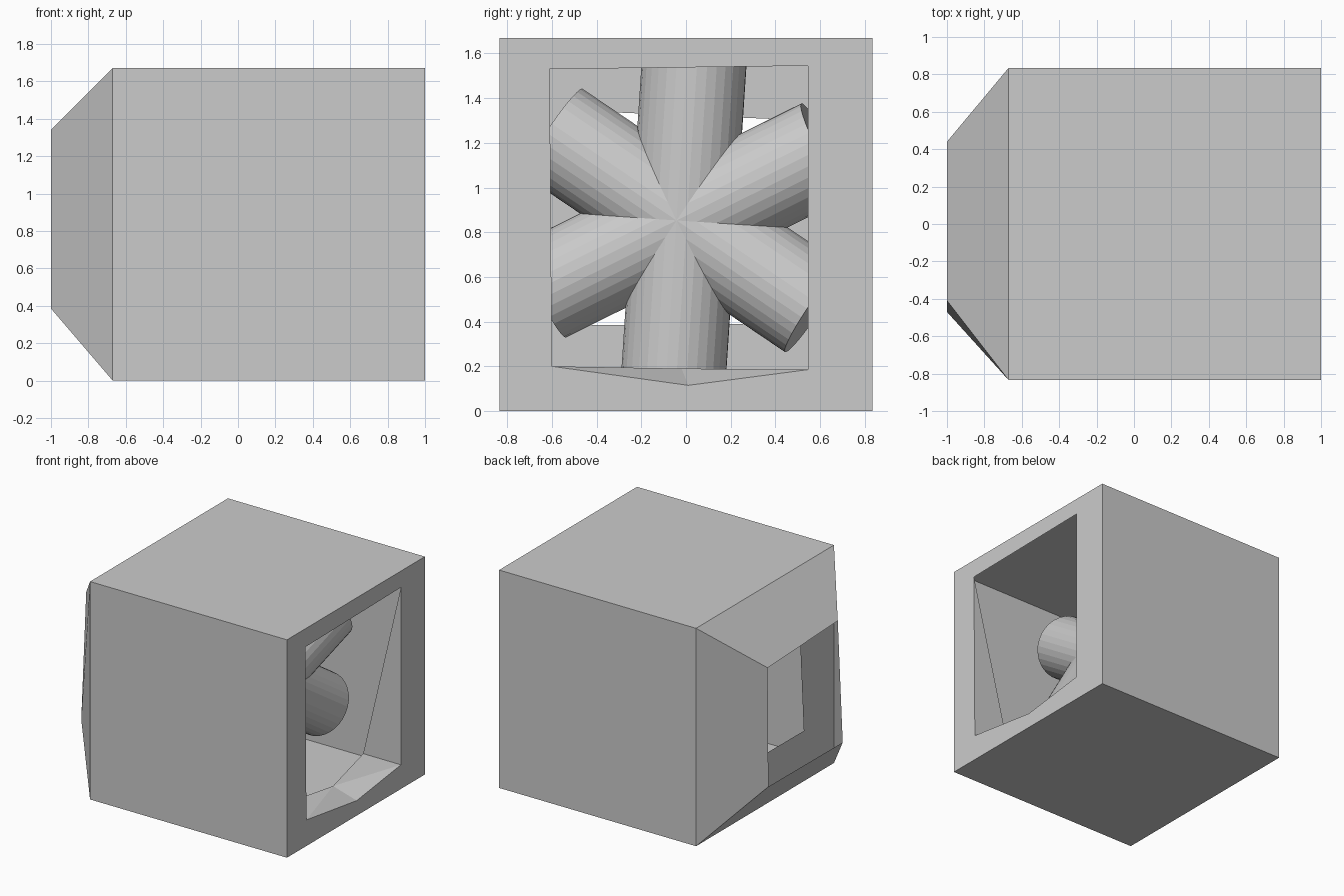
import bpy, bmesh, math
from mathutils import Matrix, Vector

if "Cube" in bpy.data.objects:
    bpy.data.objects.remove(bpy.data.objects["Cube"])


def ring(x, y0, y1, z0, z1):
    """Rectangular section across x."""
    return [(x, y0, z0), (x, y1, z0), (x, y1, z1), (x, y0, z1)]


def sheet(name, points, faces):
    """Thin mesh part from a few points."""
    mesh = bpy.data.meshes.new(name)
    mesh.from_pydata(points, [], faces)
    bpy.context.collection.objects.link(bpy.data.objects.new(name, mesh))


def loft(name, rings):
    """Thin shell joining consecutive four-point rings."""
    faces = []
    for k in range(len(rings) - 1):
        for i in range(4):
            j = (i + 1) % 4
            faces.append((4 * k + i, 4 * k + j, 4 * k + 4 + j, 4 * k + 4 + i))
    sheet(name, [p for r in rings for p in r], faces)


# Hollow housing: rear wall with a hole, outer sides, front wall with a larger mouth
mouth = [(1, -0.60, 0.20), (1, 0.545, 0.185), (1, 0.545, 1.545), (1, -0.61, 1.53)]
rear_rim = [(-1, -0.47, 0.385), (-1, 0.43, 0.39), (-1, 0.44, 1.305), (-1, -0.41, 1.34)]
rear_hole = [(-0.67, y, z) for _, y, z in rear_rim]
front_edge = ring(1, -0.835, 0.835, 0, 1.67)
rear_edge = ring(-0.67, -0.835, 0.835, 0, 1.67)
loft("fan_housing", [rear_hole, rear_edge, front_edge])

# Front wall, with a shallow notch in the sill
notch = (1, 0.01, 0.115)
sheet("front_wall", front_edge + mouth + [notch],
      [(0, 1, 8), (0, 8, 4), (1, 5, 8), (1, 2, 6, 5), (2, 3, 7, 6), (3, 0, 4, 7)])

# Tapered outlet shroud at the back
loft("outlet_shroud", [rear_edge, rear_rim])

# Folded lip inside the mouth: sill and two triangular cheeks
lip = mouth + [notch, (0.82, -0.02, 0.19), (0.68, -0.60, 0.195), (0.68, 0.545, 0.185)]
sheet("mouth_lip", lip,
      [(0, 4, 5), (1, 5, 4), (0, 5, 6), (1, 7, 5), (0, 6, 3), (1, 2, 7)])

# Rotor: three crossing cylinders give six thick arms, slightly turned in the housing
hub = Matrix.Translation(Vector((0.22, -0.01, 0.853))) @ Matrix.Rotation(math.radians(-8), 4, 'Z')
for k in range(3):
    bpy.ops.mesh.primitive_cylinder_add(vertices=32, radius=0.235, depth=1.42)
    arm = bpy.context.object
    arm.name = f"rotor_arm_{k + 1}"
    arm.matrix_world = hub @ Matrix.Rotation(math.radians(-3.8 + 60 * k), 4, 'X')
